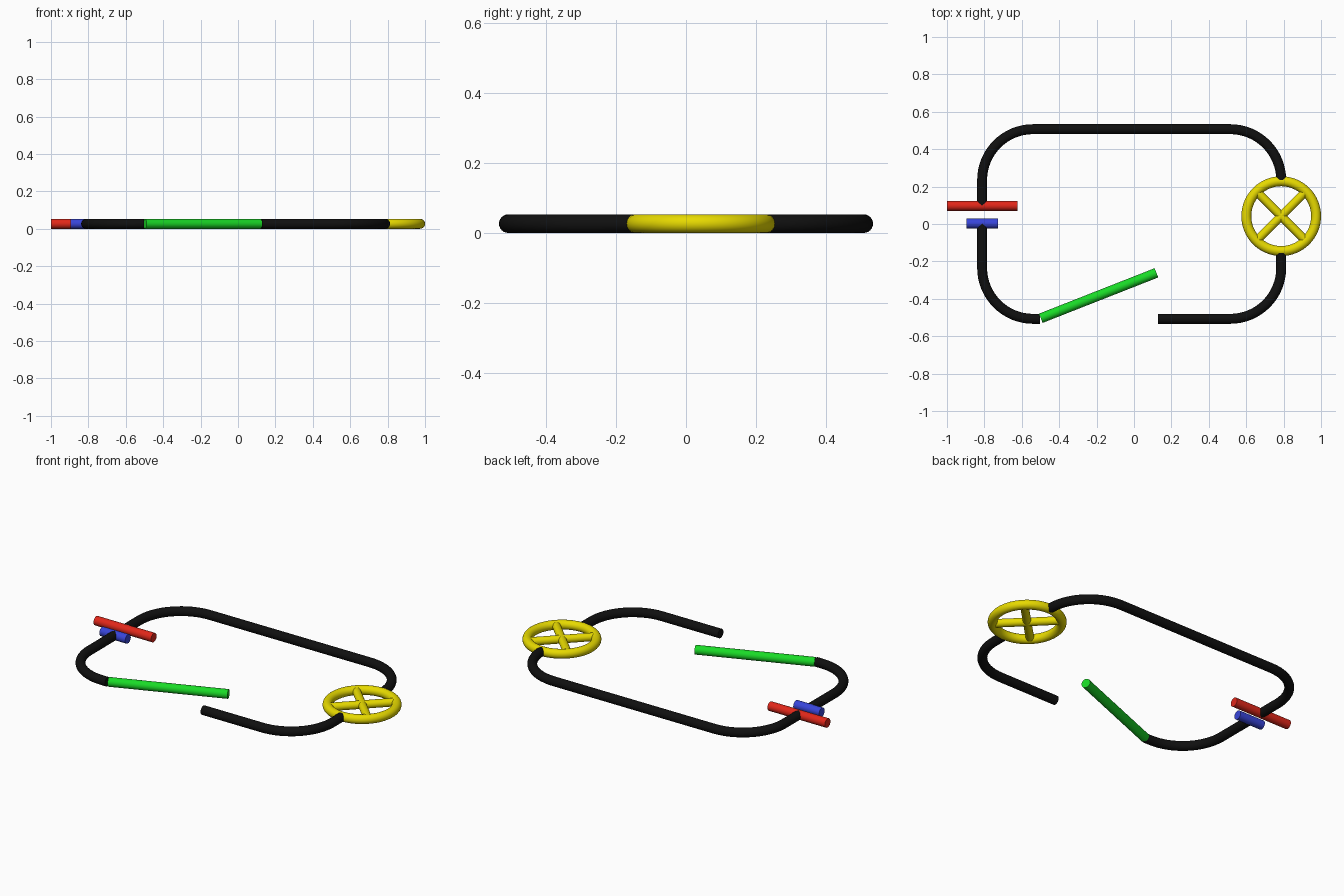
import bpy, bmesh
from math import sin, cos, pi, radians
from mathutils import Vector

if "Cube" in bpy.data.objects:
    bpy.data.objects.remove(bpy.data.objects["Cube"])

R = 0.0265                       # tube radius, also the height of every axis
LEFT, RIGHT, HALF_Y, CORNER = -0.812, 0.787, 0.507, 0.272
LAMP = (RIGHT, 0.042)
LAMP_R = 0.213 - R


def material(name, color):
    m = bpy.data.materials.new(name)
    m.diffuse_color = (*color, 1)
    m.use_nodes = True
    m.node_tree.nodes["Principled BSDF"].inputs["Base Color"].default_value = m.diffuse_color
    return m


black = material("black", (0.005, 0.005, 0.005))
red = material("red", (0.75, 0.02, 0.01))
blue = material("blue", (0.04, 0.06, 0.7))
green = material("green", (0.01, 0.7, 0.02))
yellow = material("yellow", (0.8, 0.7, 0.0))


def tube(name, path, mat, r=R, closed=False, sides=24):
    """Sweep a round section along a flat path of (x, y) points."""
    pts = [Vector((x, y, R)) for x, y in path]
    n = len(pts)
    bm = bmesh.new()
    rings = []
    for i, p in enumerate(pts):
        a = pts[i - 1] if closed or i else p
        b = pts[(i + 1) % n] if closed or i < n - 1 else p
        d = (b - a).normalized()
        side = Vector((-d.y, d.x, 0))
        rings.append([bm.verts.new(p + side * r * cos(t) + Vector((0, 0, r * sin(t))))
                      for t in (2 * pi * k / sides for k in range(sides))])
    for i in range(n if closed else n - 1):
        u, v = rings[i], rings[(i + 1) % n]
        for k in range(sides):
            j = (k + 1) % sides
            bm.faces.new((u[k], u[j], v[j], v[k]))
    if not closed:
        bm.faces.new(rings[0])
        bm.faces.new(rings[-1])
    bmesh.ops.recalc_face_normals(bm, faces=bm.faces)
    mesh = bpy.data.meshes.new(name)
    bm.to_mesh(mesh)
    bm.free()
    ob = bpy.data.objects.new(name, mesh)
    bpy.context.collection.objects.link(ob)
    mesh.materials.append(mat)
    bpy.ops.object.select_all(action='DESELECT')
    ob.select_set(True)
    bpy.context.view_layer.objects.active = ob
    bpy.ops.object.shade_smooth_by_angle(angle=radians(40))
    return ob


def arc(cx, cy, r, start, end, steps=16):
    return [(cx + r * cos(radians(start + (end - start) * i / steps)),
             cy + r * sin(radians(start + (end - start) * i / steps)))
            for i in range(steps + 1)]


xl, xr, yc = LEFT + CORNER, RIGHT - CORNER, HALF_Y - CORNER

# Circuit wires
tube("back_wire", [(LEFT, 0.097)] + arc(xl, yc, CORNER, 180, 90)
     + arc(xr, yc, CORNER, 90, 0), black)
tube("front_left_wire", [(LEFT, 0.003)] + arc(xl, -yc, CORNER, 180, 270)
     + [(-0.503, -HALF_Y)], black)
tube("front_right_wire", [(0.127, -HALF_Y)] + arc(xr, -yc, CORNER, 270, 360)
     + [(RIGHT, LAMP[1] - LAMP_R - 0.01)], black)

# Battery plates
tube("battery_long_plate", [(-1.0, 0.097), (-0.622, 0.097)], red)
tube("battery_short_plate", [(-0.896, 0.003), (-0.726, 0.003)], blue)

# Open switch
tube("switch_lever", [(-0.498, -0.504), (0.12, -0.261)], green)

# Lamp: ring with crossed bars
tube("lamp_ring", arc(*LAMP, LAMP_R, 0, 360, 64)[:-1], yellow, closed=True)
for name, a in (("lamp_bar_a", 45), ("lamp_bar_b", 135)):
    dx, dy = LAMP_R * cos(radians(a)), LAMP_R * sin(radians(a))
    tube(name, [(LAMP[0] - dx, LAMP[1] - dy), (LAMP[0] + dx, LAMP[1] + dy)],
         yellow, r=0.023)
